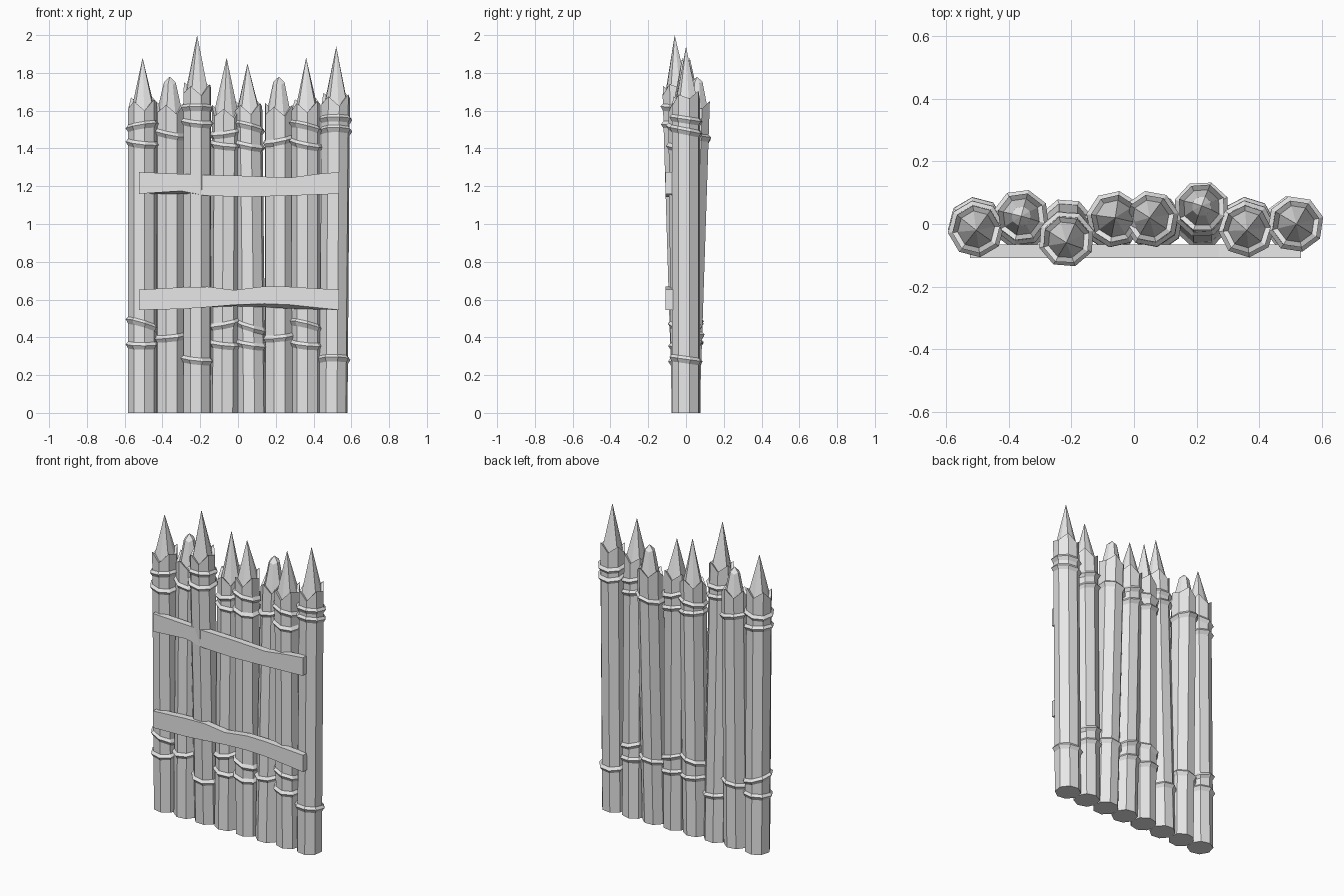
import bpy, bmesh, math

cube = bpy.data.objects.get("Cube")
if cube:
    bpy.data.objects.remove(cube, do_unlink=True)

wood = bpy.data.materials.new("pale_grey_wood")
wood.use_nodes = True
wood.diffuse_color = (0.8, 0.8, 0.8, 1)
wood.node_tree.nodes["Principled BSDF"].inputs["Base Color"].default_value = (0.8, 0.8, 0.8, 1)

SIDES = 8
RADIUS = 0.077
# Uneven height of each corner of a sawn shaft top
JAG = (0.0, 0.04, -0.01, 0.03, -0.03, 0.01, -0.04, 0.02)


def finish(bm, name):
    bmesh.ops.recalc_face_normals(bm, faces=bm.faces)
    mesh = bpy.data.meshes.new(name)
    bm.to_mesh(mesh)
    bm.free()
    mesh.materials.append(wood)
    obj = bpy.data.objects.new(name, mesh)
    bpy.context.collection.objects.link(obj)
    return obj


def bridge(bm, a, b):
    n = len(a)
    for i in range(n):
        j = (i + 1) % n
        bm.faces.new((a[i], a[j], b[j], b[i]))


def make_post(name, x, lean, turn, top, tip, blunt):
    """Octagonal shaft with a jagged rim and an inset sharpened point."""
    bm = bmesh.new()

    def loop(radius, z, jag=0.0):
        verts = []
        for i in range(SIDES):
            a = math.radians(turn) + math.tau * i / SIDES
            h = z + jag * JAG[i]
            t = h / tip
            verts.append(bm.verts.new((x + lean[0] * t + radius * math.cos(a),
                                       lean[1] * t + radius * math.sin(a), h)))
        return verts

    loops = [loop(RADIUS, 0), loop(RADIUS, top, 1), loop(0.06, top - 0.01, 0.9)]
    if blunt:
        loops.append(loop(0.032, tip - 0.035, 0.2))
    for a, b in zip(loops, loops[1:]):
        bridge(bm, a, b)
    bm.faces.new(loops[0])
    peak = bm.verts.new((x + lean[0], lean[1], tip))
    last = loops[-1]
    for i in range(SIDES):
        bm.faces.new((last[i], last[(i + 1) % SIDES], peak))
    finish(bm, name)


def make_binding(name, x, y, z, turn, slope_x, slope_y):
    """Tilted rope band with a diamond section."""
    bm = bmesh.new()
    section = ((0.091, 0.004), (0.077, 0.02), (0.066, 0.0), (0.077, -0.018))
    loops = []
    for i in range(SIDES):
        a = math.radians(turn) + math.tau * i / SIDES
        c, s = math.cos(a), math.sin(a)
        loops.append([bm.verts.new((x + r * c, y + r * s,
                                    z + h + r * (c * slope_x + s * slope_y)))
                      for r, h in section])
    for i in range(SIDES):
        bridge(bm, loops[i], loops[(i + 1) % SIDES])
    finish(bm, name)


def make_plank(name, stations):
    """Board from stations: x, top, front bottom edge, back bottom edge."""
    bm = bmesh.new()
    loops = [[bm.verts.new(p) for p in ((x, -0.108, high), (x, -0.066, high),
                                        (x, -0.066, back), (x, -0.108, low))]
             for x, high, low, back in stations]
    for a, b in zip(loops, loops[1:]):
        bridge(bm, a, b)
    bm.faces.new(loops[0])
    bm.faces.new(loops[-1])
    finish(bm, name)


# Posts: lean, turn, rim height, tip height, bindings (height, x slope, y slope)
posts = [
    ((0.0, -0.02), 8, 1.64, 1.88,
     ((1.515, 0.15, -0.1), (1.425, -0.1, 0.1), (0.465, -0.3, -0.1), (0.36, 0.0, 0.1))),
    ((0.0, 0.025), 30, 1.62, 1.78, ((1.475, -0.2, 0.1), (0.4, 0.1, 0.1))),
    ((0.0, -0.06), 18, 1.72, 2.0,
     ((1.61, 0.0, -0.1), (1.535, -0.1, 0.1), (0.28, -0.1, 0.1))),
    ((0.012, 0.02), 35, 1.60, 1.88,
     ((1.48, 0.15, 0.1), (1.415, -0.1, 0.1), (0.47, 0.2, 0.1), (0.36, -0.1, 0.1))),
    ((-0.022, 0.02), 12, 1.62, 1.85,
     ((1.51, -0.25, -0.1), (1.415, -0.2, 0.1), (0.455, -0.3, 0.1), (0.36, -0.15, 0.1))),
    ((0.0, 0.058), 25, 1.61, 1.78, ((1.44, 0.2, 0.1), (0.4, 0.1, 0.1))),
    ((0.0, -0.02), 5, 1.63, 1.88,
     ((1.51, -0.25, -0.1), (1.42, -0.2, 0.1), (0.46, -0.25, -0.1), (0.36, -0.1, 0.1))),
    ((0.015, 0.0), 14, 1.665, 1.94,
     ((1.55, 0.0, -0.15), (1.49, 0.0, -0.2), (0.28, 0.0, -0.14))),
]
for n, (lean, turn, top, tip, bands) in enumerate(posts):
    x = (n - 3.5) * 0.1443
    make_post(f"post_{n + 1}", x, lean, turn, top, tip, tip < 1.8)
    for k, (z, sx, sy) in enumerate(bands):
        t = z / tip
        make_binding(f"binding_{n + 1}_{k + 1}", x + lean[0] * t, lean[1] * t, z, turn, sx, sy)

# Two rough cross boards on the front
make_plank("upper_crossboard", (
    (-0.525, 1.275, 1.16, 1.16), (-0.3, 1.265, 1.175, 1.16), (-0.17, 1.26, 1.15, 1.15),
    (0.04, 1.255, 1.143, 1.143), (0.27, 1.245, 1.15, 1.15), (0.42, 1.265, 1.155, 1.155),
    (0.535, 1.275, 1.16, 1.16)))
make_plank("lower_crossboard", (
    (-0.525, 0.652, 0.545, 0.545), (-0.3, 0.665, 0.55, 0.55), (-0.16, 0.668, 0.56, 0.56),
    (-0.02, 0.65, 0.572, 0.565), (0.14, 0.67, 0.578, 0.56), (0.27, 0.668, 0.573, 0.552),
    (0.535, 0.652, 0.545, 0.545)))
